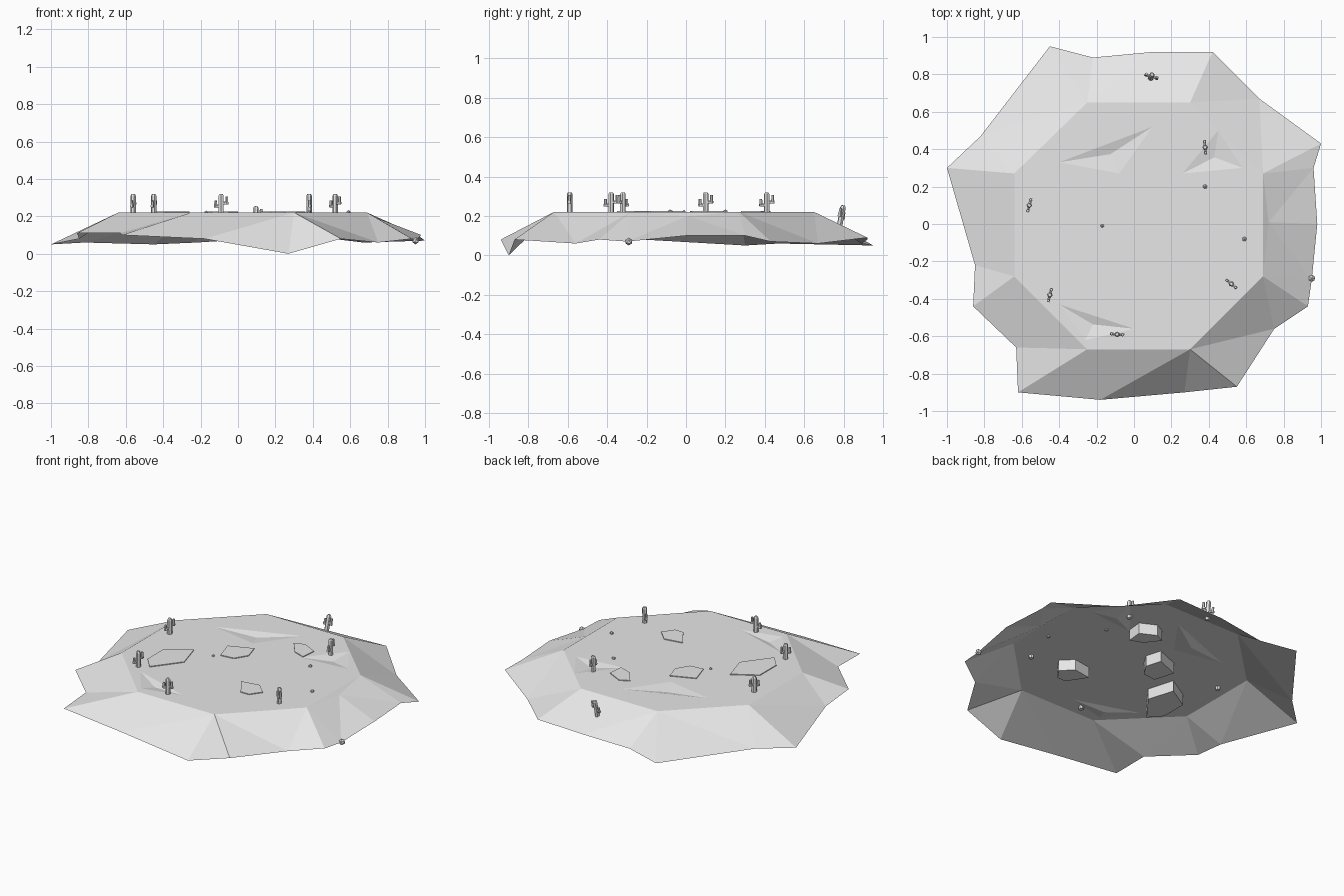
import bpy, bmesh, math
from mathutils import Matrix, Vector
from mathutils.geometry import delaunay_2d_cdt

cube = bpy.data.objects.get("Cube")
if cube:
    bpy.data.objects.remove(cube, do_unlink=True)

grey = bpy.data.materials.new("pale_grey")
grey.use_nodes = True
colour = (0.8, 0.8, 0.8, 1)
grey.diffuse_color = colour
grey.node_tree.nodes["Principled BSDF"].inputs["Base Color"].default_value = colour

TOP = 0.22


def finish(name, bm, loc=(0, 0, 0)):
    mesh = bpy.data.meshes.new(name)
    bm.to_mesh(mesh)
    bm.free()
    mesh.materials.append(grey)
    obj = bpy.data.objects.new(name, mesh)
    obj.location = loc
    bpy.context.collection.objects.link(obj)
    return obj


# Island: ragged low rim, flat octagonal plateau and a few shallow dips
rim = [(-.45, .95, .05), (-.82, .47, .06), (-1, .3, .05), (-.85, -.22, .08),
       (-.86, -.44, .11), (-.63, -.66, .11), (-.62, -.9, .1), (-.18, -.94, .08),
       (.27, -.9, 0), (.55, -.87, .08), (.75, -.56, .06), (.93, -.44, .08),
       (.95, -.3, .07), (.98, 0, .1), (.96, .3, .1), (1, .43, .07),
       (.67, .67, .06), (.42, .92, .09), (.1, .92, .08), (-.22, .89, .06)]
plateau = [(-.25, .65), (-.64, .27), (-.64, -.28), (-.25, -.67),
           (.3, -.67), (.69, -.28), (.69, .27), (.3, .65)]
dips = [[(-.4, .33), (-.08, .27), (.1, .52)],
        [(-.4, -.43), (-.26, -.62), (0, -.56)],
        [(.26, .27), (.58, .3), (.45, .5)]]


def loop(start, n):
    return [(start + i, start + (i + 1) % n) for i in range(n)]


points = list(rim)
edges = loop(0, len(rim))
edges += loop(len(points), len(plateau))
points += [(x, y, TOP) for x, y in plateau]
for tri in dips:
    edges += loop(len(points), 3)
    points += [(x, y, TOP) for x, y in tri]
    points.append((sum(p[0] for p in tri) / 3, sum(p[1] for p in tri) / 3, TOP - 0.015))
points.append((.72, .01, .2))

co, _, tris, orig, _, _ = delaunay_2d_cdt(
    [Vector(p[:2]) for p in points], edges, [], 1, 1e-5)
bm = bmesh.new()
verts = [bm.verts.new((c.x, c.y, points[o[0]][2] if o else TOP)) for c, o in zip(co, orig)]
for t in tris:
    face = bm.faces.new([verts[i] for i in t])
    face.normal_update()
    if face.normal.z < 0:
        face.normal_flip()
finish("island_ground", bm)

# Flat stone slabs sunk through the plateau
slabs = {
    "slab_left": [(-.46, -.1), (-.31, -.01), (-.26, -.18), (-.39, -.35), (-.46, -.27)],
    "slab_middle": [(-.18, .15), (-.03, .21), (0, .11), (-.05, .03), (-.14, .02)],
    "slab_back": [(.12, .4), (.18, .43), (.28, .38), (.27, .28), (.19, .31)],
    "slab_right": [(.17, -.21), (.29, -.19), (.36, -.26), (.31, -.33), (.25, -.33)],
}
for name, outline in slabs.items():
    bm = bmesh.new()
    base = bm.faces.new([bm.verts.new((x, y, TOP - 0.07)) for x, y in outline])
    grown = bmesh.ops.extrude_face_region(bm, geom=[base], use_keep_orig=True)
    top = [v for v in grown["geom"] if isinstance(v, bmesh.types.BMVert)]
    bmesh.ops.translate(bm, verts=top, vec=(0, 0, 0.075))
    bmesh.ops.recalc_face_normals(bm, faces=bm.faces)
    finish(name, bm)

# Small pebbles
for i, (x, y, z, r) in enumerate([(.38, .2, TOP, .013), (.59, -.08, TOP, .013),
                                  (-.17, -.01, TOP, .01), (.95, -.29, .07, .02)]):
    bm = bmesh.new()
    bmesh.ops.create_icosphere(bm, subdivisions=1, radius=r)
    finish(f"pebble_{i + 1}", bm, (x, y, z))


def tube(bm, start, end, radius, tip=1.0):
    a, b = Vector(start), Vector(end)
    d = b - a
    m = Matrix.Translation((a + b) / 2) @ d.to_track_quat('Z', 'Y').to_matrix().to_4x4()
    bmesh.ops.create_cone(bm, cap_ends=True, segments=6, radius1=radius,
                          radius2=radius * tip, depth=d.length, matrix=m)


# Cacti: a six-sided trunk with two bent arms
def cactus(name, loc, turn, lean=0.0):
    bm = bmesh.new()
    tube(bm, (0, 0, -.02), (0, 0, .09), .015)
    tube(bm, (0, 0, .09), (0, 0, .1), .015, .6)
    for side, low, high in ((1, .05, .085), (-1, .035, .065)):
        reach = side * .03
        tube(bm, (0, 0, low), (reach + side * .008, 0, low), .008)
        tube(bm, (reach, 0, low - .006), (reach, 0, high), .009, .8)
    obj = finish(name, bm, loc)
    obj.rotation_euler = (lean, 0, math.radians(turn))


cactus("cactus_left", (-.56, .1, TOP), 75)
cactus("cactus_front_left", (-.45, -.38, TOP), 75)
cactus("cactus_front", (-.09, -.59, TOP), -5)
cactus("cactus_back_right", (.38, .41, TOP), 95)
cactus("cactus_front_right", (.52, -.32, TOP), -40)
cactus("cactus_back", (.09, .78, .155), -20, -.2)
